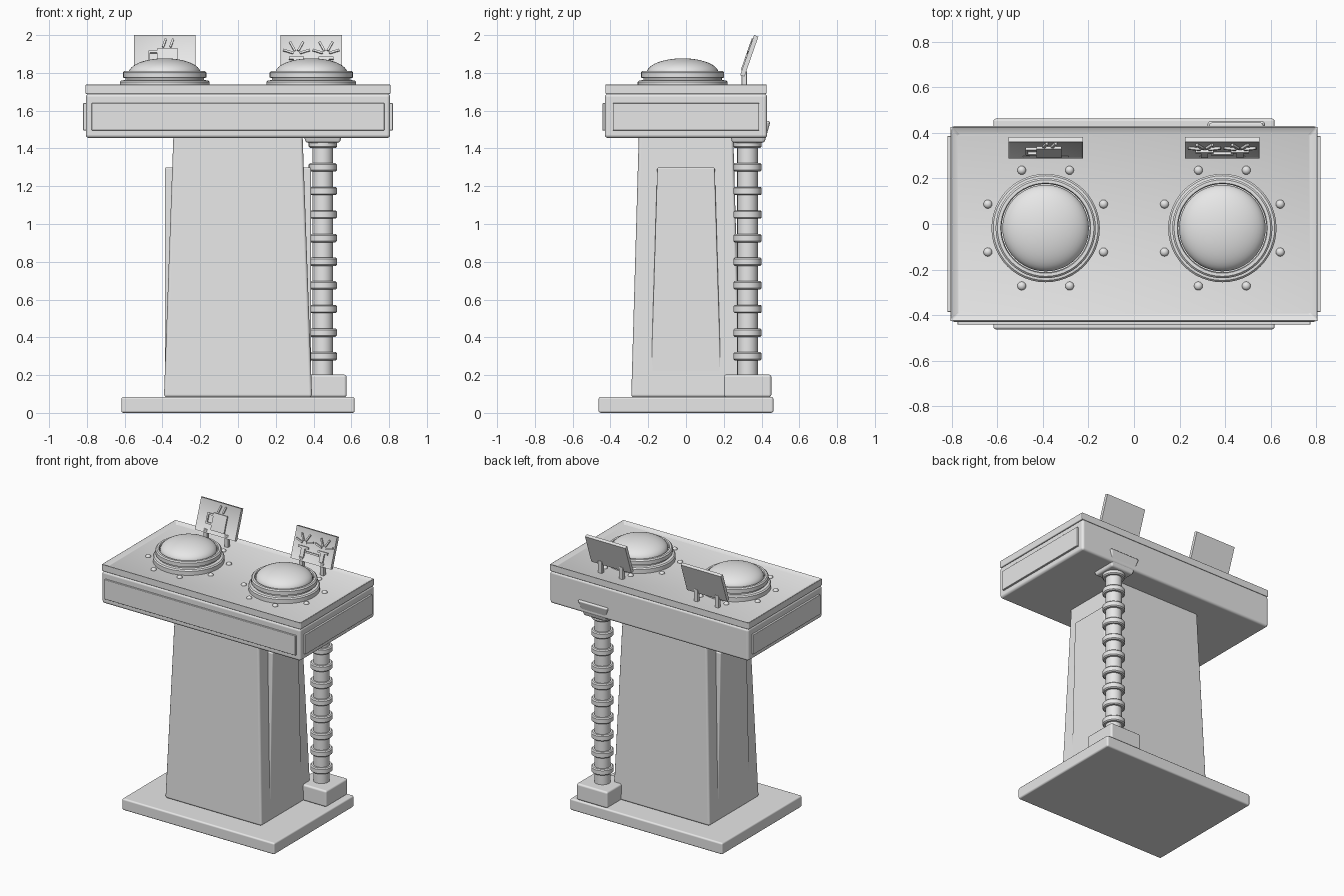
import bpy, bmesh, math
from mathutils import Matrix

cube = bpy.data.objects.get("Cube")
if cube:
    bpy.data.objects.remove(cube, do_unlink=True)

GREY = (0.8, 0.8, 0.8, 1)
mat = bpy.data.materials.new("light_grey")
mat.use_nodes = True
mat.diffuse_color = GREY
mat.node_tree.nodes["Principled BSDF"].inputs["Base Color"].default_value = GREY


def finish(name, bm, bevel=0, matrix=None):
    bmesh.ops.recalc_face_normals(bm, faces=bm.faces)
    mesh = bpy.data.meshes.new(name)
    bm.to_mesh(mesh)
    bm.free()
    mesh.materials.append(mat)
    ob = bpy.data.objects.new(name, mesh)
    bpy.context.collection.objects.link(ob)
    if matrix:
        ob.matrix_world = matrix
    bpy.ops.object.select_all(action='DESELECT')
    ob.select_set(True)
    bpy.context.view_layer.objects.active = ob
    if bevel:
        mod = ob.modifiers.new("Bevel", 'BEVEL')
        mod.width, mod.segments = bevel, 3
        mod.harden_normals = True
    bpy.ops.object.shade_smooth_by_angle(angle=math.radians(35))
    return ob


def block(name, half, z0, z1, top=None, at=(0, 0), bevel=0, inset=None, side=(0, 0, 1), matrix=None):
    """Box or tapered box; optionally one face is inset and sunk."""
    bm = bmesh.new()
    bmesh.ops.create_cube(bm, size=2)
    for v in bm.verts:
        w = (top or half) if v.co.z > 0 else half
        v.co = (at[0] + v.co.x * w[0], at[1] + v.co.y * w[1], z1 if v.co.z > 0 else z0)
    if inset:
        bm.normal_update()
        face = max(bm.faces, key=lambda f: sum(a * b for a, b in zip(f.normal, side)))
        bmesh.ops.inset_region(bm, faces=[face], thickness=inset[0])
        for v in face.verts:
            v.co -= face.normal * inset[1]
    return finish(name, bm, bevel, matrix)


def lathe(name, profile, at, segments=48):
    """Revolve (radius, height) points about a vertical axis."""
    bm = bmesh.new()
    verts = [bm.verts.new((r, 0, z)) for r, z in profile]
    edges = [bm.edges.new(p) for p in zip(verts, verts[1:])]
    bmesh.ops.spin(bm, geom=verts + edges, cent=(0, 0, 0), axis=(0, 0, 1),
                   angle=math.tau, steps=segments, use_duplicate=False)
    bmesh.ops.remove_doubles(bm, verts=bm.verts, dist=0.0001)
    bmesh.ops.translate(bm, verts=bm.verts, vec=(at[0], at[1], 0))
    return finish(name, bm)


# Base and tapered pedestal
block("base_plate", (0.618, 0.463), 0, 0.085, bevel=0.012)
block("pedestal", (0.392, 0.29), 0.083, 1.47, top=(0.342, 0.25), bevel=0.015)
block("pedestal_side_panels", (0.387, 0.188), 0.1, 1.3, top=(0.387, 0.152), bevel=0.008)

# Table with raised rim and applied panels
block("table_body", (0.806, 0.43), 1.455, 1.69, bevel=0.018)
block("table_rim", (0.807, 0.427), 1.688, 1.74, bevel=0.006, inset=(0.046, 0.018))
block("table_front_panel", (0.775, 0.02), 1.495, 1.64, at=(0, -0.422), bevel=0.004)
block("table_side_panels", (0.82, 0.387), 1.495, 1.64, bevel=0.004)

# Domed buttons with stepped collars and bolts
DOME_Y = -0.018
collar = [(0.238, 1.715), (0.238, 1.752), (0.23, 1.76), (0.208, 1.762), (0.208, 1.772),
          (0.22, 1.775), (0.22, 1.803), (0.212, 1.811), (0.198, 1.811), (0.194, 1.8)]
dome = [(0.19 * math.cos(t), 1.8 + 0.077 * math.sin(t))
        for t in (i * math.pi / 24 for i in range(13))]
for side, sx in (("left", 1), ("right", -1)):
    cx = 0.388 * sx
    lathe(side + "_button_collar", collar, (cx, DOME_Y))
    lathe(side + "_button_dome", dome, (cx, DOME_Y))
    bm = bmesh.new()
    for k in range(8):
        a = math.radians(22.5 + 45 * k)
        spot = Matrix.Translation((cx + 0.275 * math.cos(a), DOME_Y + 0.275 * math.sin(a), 1.722))
        bmesh.ops.create_uvsphere(bm, u_segments=16, v_segments=8, radius=0.019,
                                  matrix=spot @ Matrix.Diagonal((1, 1, 0.8, 1)))
    finish(side + "_button_bolts", bm)

# Tilted signs on short posts
TILT = Matrix.Rotation(-math.radians(19.2), 4, 'X')
THICK = 0.024


def sign_bar(name, frame, x, z, w, h, roll=0):
    m = frame @ Matrix.Translation((x, -THICK / 2, z)) @ Matrix.Rotation(math.radians(roll), 4, 'Y')
    block(name, (w / 2, 0.006), -h / 2, h / 2, matrix=m)


frames = {}
for side, sx in (("left", 1), ("right", -1)):
    cx = 0.388 * sx
    frame = frames[side] = Matrix.Translation((cx, 0.335, 1.89)) @ TILT
    block(side + "_sign", (0.163, THICK / 2), -0.112, 0.112, inset=(0.011, 0.005),
          side=(0, -1, 0), matrix=frame)
    for dx in (-0.085, 0.085):
        block(side + "_sign_post", (0.015, 0.014), 1.715, 1.81, at=(cx + dx, 0.308), bevel=0.003)

# Steaming mug emblem
f = frames["right"]
sign_bar("mug_body", f, 0.015, -0.025, 0.11, 0.12)
sign_bar("mug_handle_top", f, -0.062, 0.018, 0.05, 0.012)
sign_bar("mug_handle_bottom", f, -0.062, -0.045, 0.05, 0.012)
sign_bar("mug_handle_side", f, -0.083, -0.013, 0.012, 0.07)
for x in (-0.002, 0.037):
    sign_bar("mug_steam", f, x, 0.068, 0.011, 0.048, 18)

# Twin burst emblem
f = frames["left"]
for cx in (-0.078, 0.078):
    for angle in (-72, -28, 28, 72):
        a = math.radians(angle)
        sign_bar("burst_ray", f, cx + 0.046 * math.sin(a), 0.005 + 0.05 * math.cos(a),
                 0.011, 0.056, angle)
    sign_bar("burst_bar", f, cx, -0.018, 0.08, 0.014)
    sign_bar("burst_stem", f, cx, -0.055, 0.03, 0.06)
sign_bar("burst_link", f, 0, -0.045, 0.1, 0.012)

# Ribbed conduit with end fittings
PIPE = (0.449, 0.326)
profile = [(0.055, 0.15)]
for i in range(10):
    z = 0.3 + 0.125 * i
    profile += [(0.055, z - 0.022), (0.068, z - 0.022), (0.075, z - 0.015),
                (0.075, z + 0.015), (0.068, z + 0.022), (0.055, z + 0.022)]
profile.append((0.055, 1.47))
lathe("ribbed_conduit", profile, PIPE, 24)
block("conduit_floor_box", (0.126, 0.126), 0.083, 0.203, at=PIPE, bevel=0.014)
block("conduit_top_bracket", (0.09, 0.085), 1.43, 1.545, top=(0.122, 0.118), at=(0.449, 0.33), bevel=0.012)
